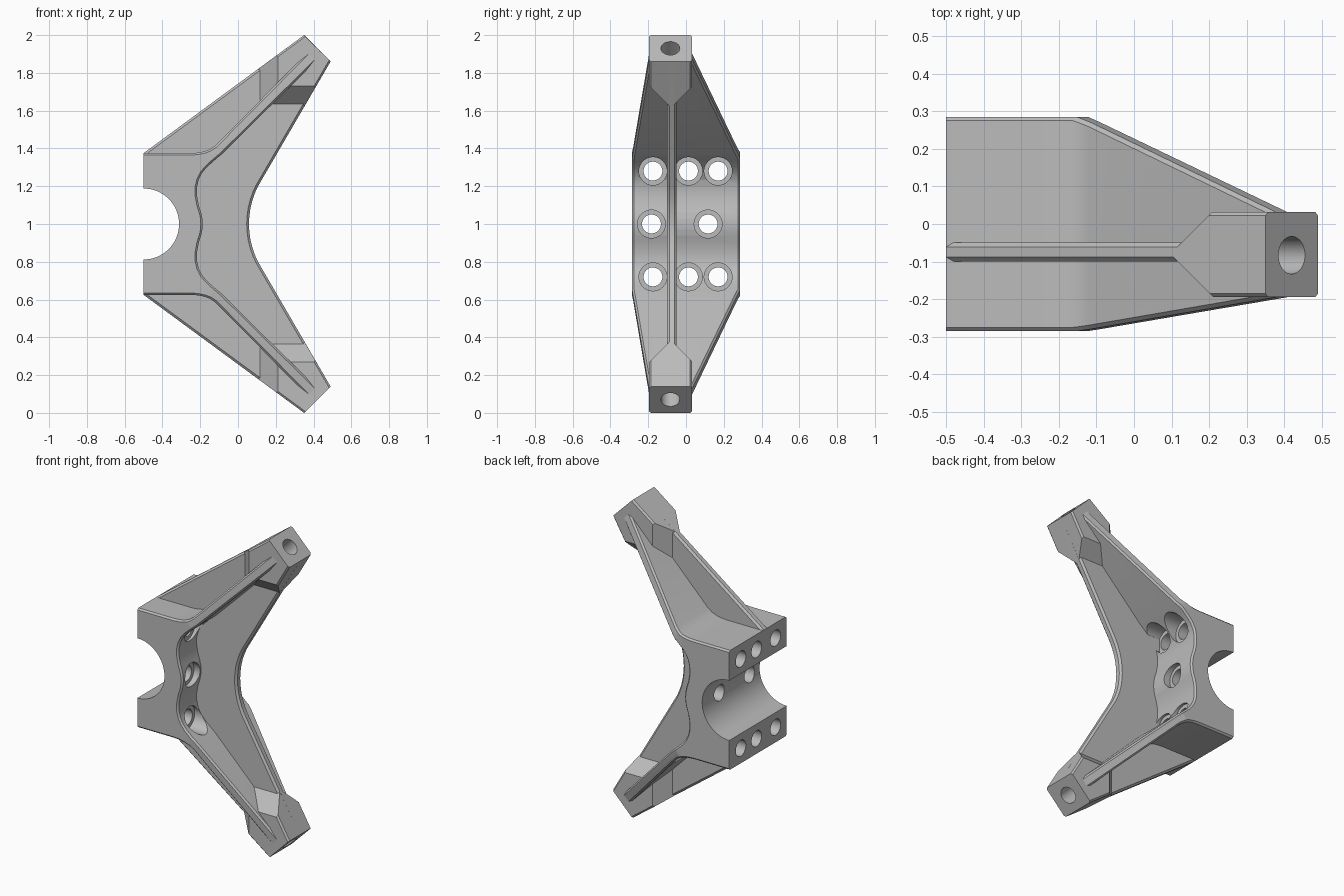
import bpy, bmesh, math
from mathutils import Vector, Matrix

cube = bpy.data.objects.get("Cube")
if cube:
    bpy.data.objects.remove(cube)

grey = bpy.data.materials.new("plain grey")
grey.use_nodes = True
COLOR = (0.5, 0.5, 0.5, 1)
grey.diffuse_color = COLOR
grey.node_tree.nodes["Principled BSDF"].inputs["Base Color"].default_value = COLOR

FRONT, BACK = -0.285, 0.285      # full depth of the clamp
BOSS_F, BOSS_B = -0.195, 0.032   # depth of the arm ends
MID = -0.08


def flip(pts):
    return [(x, 2 - z) for x, z in pts]


def prism(pts, y0, y1):
    """Extrude an x-z outline from y0 to y1."""
    bm = bmesh.new()
    face = bm.faces.new([bm.verts.new((x, y0, z)) for x, z in pts])
    ext = bmesh.ops.extrude_face_region(bm, geom=[face])
    bmesh.ops.translate(bm, vec=(0, y1 - y0, 0),
                        verts=[v for v in ext["geom"] if isinstance(v, bmesh.types.BMVert)])
    bmesh.ops.recalc_face_normals(bm, faces=bm.faces[:])
    return bm


def cut(bm, point, normal):
    """Remove everything on the normal side of a plane and close the gap."""
    res = bmesh.ops.bisect_plane(bm, geom=bm.verts[:] + bm.edges[:] + bm.faces[:], dist=1e-5,
                                 plane_co=point, plane_no=Vector(normal).normalized(),
                                 clear_outer=True)
    edges = [e for e in res["geom_cut"] if isinstance(e, bmesh.types.BMEdge)]
    bmesh.ops.edgeloop_fill(bm, edges=edges)
    bmesh.ops.recalc_face_normals(bm, faces=bm.faces[:])


def chamfer(bm, edges, size):
    bmesh.ops.bevel(bm, geom=edges, offset=size, offset_type='OFFSET', segments=1,
                    profile=0.5, affect='EDGES', clamp_overlap=True)
    bmesh.ops.recalc_face_normals(bm, faces=bm.faces[:])


def make(name, bm):
    mesh = bpy.data.meshes.new(name)
    bm.to_mesh(mesh)
    bm.free()
    ob = bpy.data.objects.new(name, mesh)
    bpy.context.collection.objects.link(ob)
    mesh.materials.append(grey)
    return ob


def cylinders(name, items):
    """Cutter of separate cylinders, each given as start, end, radius."""
    bm = bmesh.new()
    for a, b, r in items:
        a, b = Vector(a), Vector(b)
        turn = (b - a).to_track_quat('Z', 'Y').to_matrix().to_4x4()
        bmesh.ops.create_cone(bm, cap_ends=True, segments=40, radius1=r, radius2=r,
                              depth=(b - a).length,
                              matrix=Matrix.Translation((a + b) / 2) @ turn)
    ob = make(name, bm)
    ob.hide_render = True
    return ob


def finish(ob, cutters):
    """Bake the cuts and set the shading."""
    for c in cutters:
        mod = ob.modifiers.new(c.name, 'BOOLEAN')
        mod.operation, mod.solver, mod.object = 'DIFFERENCE', 'EXACT', c
    dg = bpy.context.evaluated_depsgraph_get()
    mesh = bpy.data.meshes.new_from_object(ob.evaluated_get(dg))
    ob.modifiers.clear()
    ob.data = mesh
    bpy.ops.object.select_all(action='DESELECT')
    ob.select_set(True)
    bpy.context.view_layer.objects.active = ob
    bpy.ops.object.shade_smooth_by_angle(angle=math.radians(28))


# Clamp block and the two swept flanges, one outline
outer = [(-0.5, 1.375), (-0.25, 1.375), (-0.21, 1.378), (-0.18, 1.384), (-0.15, 1.395),
         (-0.12, 1.415), (0.405, 1.945)]
inner = [(0.45, 1.9), (-0.085, 1.37), (-0.13, 1.332), (-0.165, 1.3), (-0.19, 1.27),
         (-0.208, 1.235), (-0.217, 1.195), (-0.217, 1.15), (-0.208, 1.1), (-0.195, 1.06),
         (-0.189, 1.03)]
top = outer + inner
bore = [(-0.5 + 0.188 * math.cos(t), 1 + 0.188 * math.sin(t))
        for t in (math.radians(-90 + 180 * i / 32) for i in range(33))]
bm = prism(top + [(-0.187, 1.0)] + flip(top)[::-1] + bore, FRONT, BACK)
slope_b = (BACK - BOSS_B) / 1.05
slope_f = (BOSS_F - FRONT) / 1.05
for up in (1, -1):
    z = 1 + up * 0.23
    cut(bm, (0, BACK, z), (slope_b, 1, up * slope_b))
    cut(bm, (0, FRONT, z), (slope_f, -1, up * slope_f))
rim = []
for e in bm.edges:
    m = (e.verts[0].co + e.verts[1].co) / 2
    sides = sorted(abs(f.normal.y) for f in e.link_faces)
    at_bore = math.hypot(m.x + 0.5, m.z - 1) < 0.2
    if sides[0] < 0.3 and sides[-1] > 0.8 and not at_bore and m.x > -0.49 \
            and m.x + abs(m.z - 1) < 1.3:
        rim.append(e)
chamfer(bm, rim, 0.01)
flange = make("clamp_and_flanges", bm)

# Thin stiffening rib through the middle
rib_top = [(-0.27, 1.3), (-0.45, 1.33), (-0.5, 1.375), (0.35, 2.0), (0.49, 1.86), (0.106, 1.2),
           (0.09, 1.165), (0.076, 1.125), (0.066, 1.085), (0.06, 1.04)]
bm = prism(rib_top + [(0.058, 1.0)] + flip(rib_top)[::-1], -0.1, -0.049)
chamfer(bm, [e for e in bm.edges if abs(e.verts[0].co.y - e.verts[1].co.y) < 1e-5
             and min(v.co.x + abs(v.co.z - 1) for v in e.verts) < 1.34
             and max(v.co.x for v in e.verts) > -0.2], 0.012)
rib = make("rib", bm)

# Widened arm ends, an outer and an inner half on each arm
parts = [flange, rib]
halves = {"outer": [(0.1, 1.816), (0.35, 2.0), (0.43, 1.92), (0.1, 1.595)],
          "inner": [(0.49, 1.86), (0.35, 1.62), (0.125, 1.62), (0.43, 1.92)]}
for arm, up in (("upper", 1), ("lower", -1)):
    for half, pts in halves.items():
        bm = prism(pts if up == 1 else flip(pts), BOSS_F, BOSS_B)
        ends = [(x, 1 + up * (z - 1)) for x, z in pts[:2]]
        long = [e for e in bm.edges if abs(e.verts[0].co.y - e.verts[1].co.y) < 1e-5
                and all(any(math.dist((v.co.x, v.co.z), p) < 1e-4 for p in ends)
                        for v in e.verts)]
        chamfer(bm, long, 0.01)
        for side in (1, -1):
            if half == "outer":
                cut(bm, (0.097, MID, 1), (-1, side, 0))
            else:
                cut(bm, (0, MID, 1 + up * 0.615), (0, side, -up))
        parts.append(make(f"{arm}_arm_{half}_boss", bm))

# Bolt holes, counterbores and blind holes in the arm ends
spots = [(y, 1 + dz) for dz in (0.28, -0.28) for y in (-0.175, 0.013, 0.17)]
spots += [(-0.183, 1), (0.117, 1)]
bolts = cylinders("bolt_hole_cutter", [((-0.6, y, z), (0.05, y, z), 0.05) for y, z in spots])
bores = cylinders("counterbore_cutter", [((-0.23, y, z), (0.05, y, z), 0.074) for y, z in spots])
tips = cylinders("tip_hole_cutter", [((0.28, MID - 0.003, 1 + up * 0.79),
                                      (0.5, MID - 0.003, 1 + up * 1.01), 0.05)
                                     for up in (1, -1)])
for ob in parts:
    finish(ob, [bolts, bores, tips] if ob is flange else [tips])
for c in (bolts, bores, tips):
    bpy.data.objects.remove(c)
